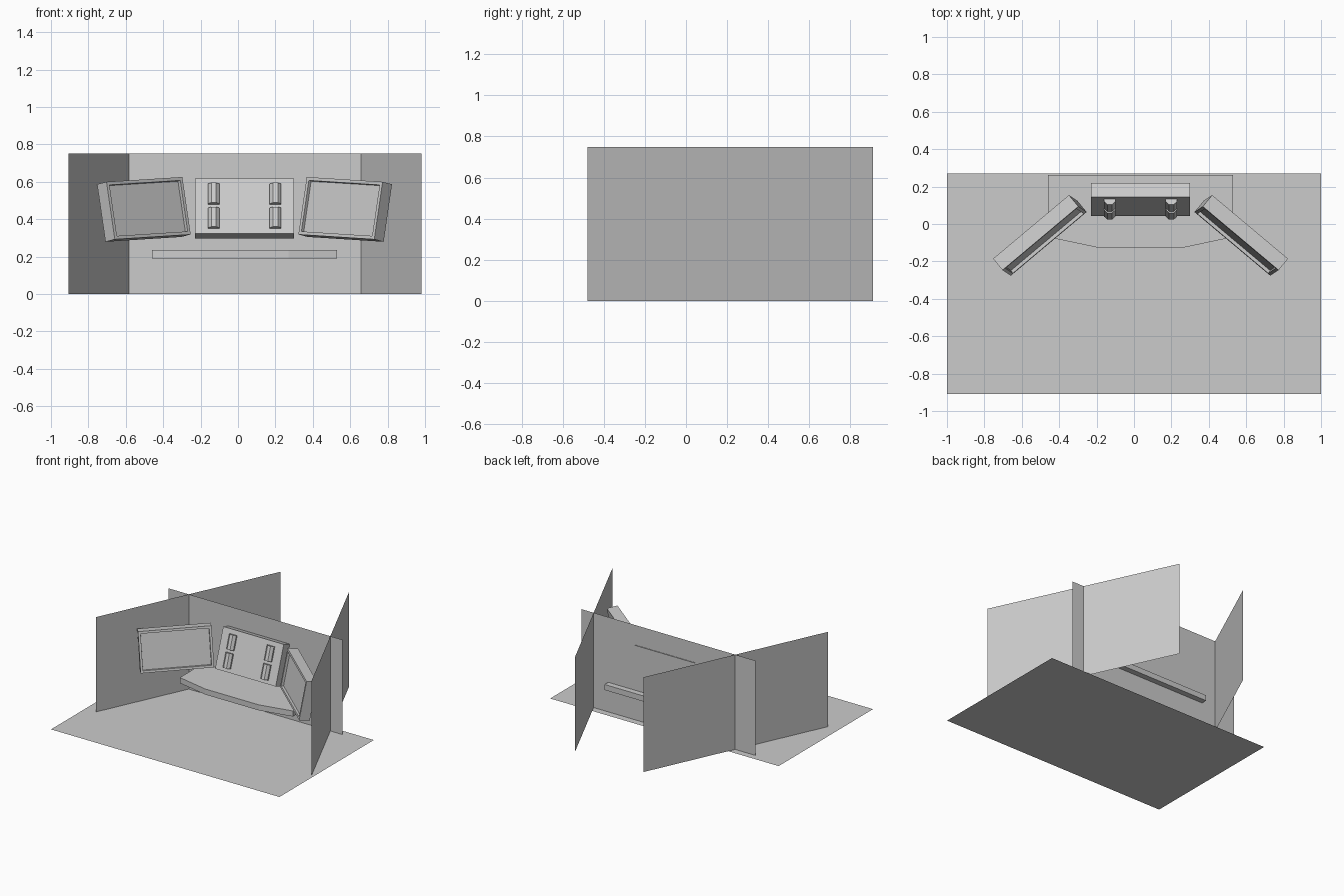
import bpy, bmesh, math
from mathutils import Matrix, Vector

if "Cube" in bpy.data.objects:
    bpy.data.objects.remove(bpy.data.objects["Cube"])

CX = 0.035                      # symmetry axis of the set
W, D, H = 0.53, 0.08, 0.312     # shared panel size


def finish(name, bm, matrix=None):
    mesh = bpy.data.meshes.new(name)
    bm.to_mesh(mesh)
    bm.free()
    obj = bpy.data.objects.new(name, mesh)
    if matrix:
        obj.matrix_world = matrix
    bpy.context.collection.objects.link(obj)
    return obj


def quad(name, points):
    bm = bmesh.new()
    bm.faces.new([bm.verts.new(p) for p in points])
    return finish(name, bm)


def wall(name, a, b, h=0.75):
    return quad(name, [(*a, 0), (*b, 0), (*b, h), (*a, h)])


def panel():
    bm = bmesh.new()
    bmesh.ops.create_cube(bm, size=1, matrix=Matrix.Diagonal((W, D, H, 1)))
    return bm


# Floor and the three crossing walls
quad("floor", [(-1, -0.91, 0), (1, -0.91, 0), (1, 0.27, 0), (-1, 0.27, 0)])
wall("back_wall", (-0.762, 0.217), (0.762, 0.217))
wall("left_wall", (-0.905, -0.48), (-0.263, 0.91))
wall("right_wall", (0.98, -0.48), (0.335, 0.91))

# Desk slab with a chamfered front edge
bm = bmesh.new()
half = [(0.495, 0.262), (0.495, -0.07), (0.235, -0.125)]
outline = half + [(-x, y) for x, y in reversed(half)]
top = bm.faces.new([bm.verts.new((CX + x, y, 0.19)) for x, y in outline])
ext = bmesh.ops.extrude_face_region(bm, geom=[top])
bmesh.ops.translate(bm, vec=(0, 0, 0.044),
                    verts=[v for v in ext["geom"] if isinstance(v, bmesh.types.BMVert)])
bmesh.ops.recalc_face_normals(bm, faces=bm.faces)
finish("desk", bm)

# Centre console, leaning back
lean = Matrix.Translation((CX, 0.131, 0.4575)) @ Matrix.Rotation(math.radians(-18.9), 4, 'X')
finish("centre_console", panel(), lean)

# Eight-sided grips half sunk into the console face
for side in (-1, 1):
    for row in (-1, 1):
        bm = bmesh.new()
        bmesh.ops.create_cone(bm, cap_ends=True, segments=8, radius1=0.033,
                              radius2=0.033, depth=0.112,
                              matrix=Matrix.Rotation(math.radians(22.5), 4, 'Z'))
        spot = Matrix.Translation((side * 0.165, -D / 2, row * 0.068 - 0.003))
        finish("console_grip", bm, lean @ spot)

# Side monitors with recessed screens, mirrored about the centre line
for name, s in (("left_monitor", -1), ("right_monitor", 1)):
    bm = panel()
    bm.normal_update()
    front = [f for f in bm.faces if f.normal.y < -0.9]
    bmesh.ops.inset_individual(bm, faces=front, thickness=0.025)
    bmesh.ops.inset_individual(bm, faces=front, thickness=0.002, depth=-0.018)
    rot = (Matrix.Rotation(math.radians(-40 * s), 4, 'Z')
           @ Matrix.Rotation(math.radians(2.8 * s), 4, 'Y')
           @ Matrix.Rotation(math.radians(-9.5), 4, 'X'))
    inner_corner = Vector((CX + s * 0.288, 0.064, 0.318))
    centre = inner_corner - rot @ Vector((-s * W / 2, -D / 2, -H / 2))
    finish(name, bm, Matrix.Translation(centre) @ rot)
